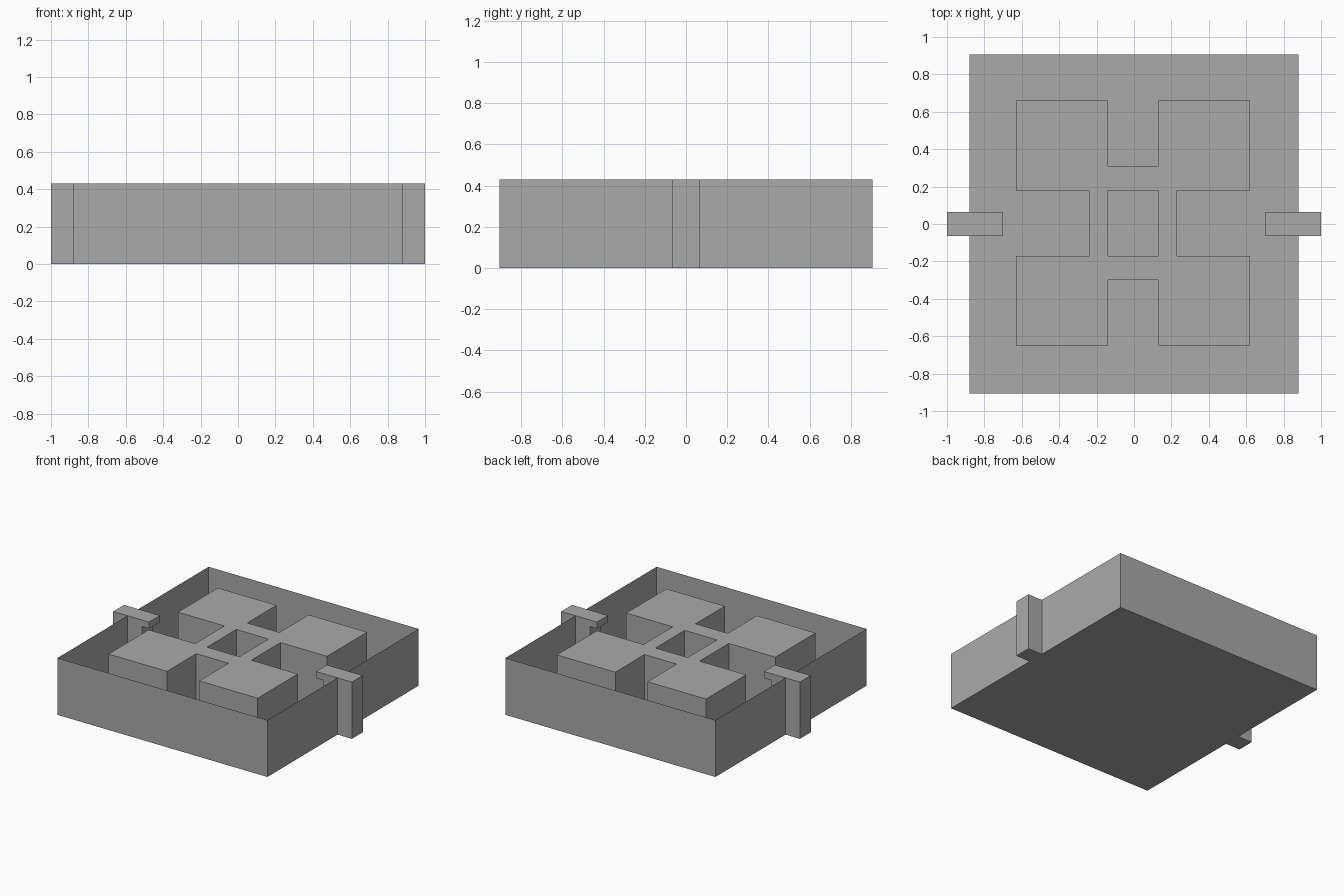
import bpy, bmesh

cube = bpy.data.objects.get("Cube")
if cube:
    bpy.data.objects.remove(cube, do_unlink=True)

grey = bpy.data.materials.new("plain grey")
grey.use_nodes = True
colour = (0.4, 0.4, 0.4, 1)
grey.diffuse_color = colour
grey.node_tree.nodes["Principled BSDF"].inputs["Base Color"].default_value = colour

H = 0.43


def prism(name, outline, axis, low, high, open_top=False):
    """Extrude a 2D outline along z (x, y points) or along y (x, z points)."""
    def place(p, d):
        return (p[0], p[1], d) if axis == "z" else (p[0], d, p[1])
    bm = bmesh.new()
    base = bm.faces.new([bm.verts.new(place(p, low)) for p in outline])
    top = bmesh.ops.extrude_face_region(bm, geom=[base], use_keep_orig=True)["geom"]
    shift = place((0, 0), high - low)
    bmesh.ops.translate(bm, vec=shift, verts=[v for v in top if isinstance(v, bmesh.types.BMVert)])
    bmesh.ops.recalc_face_normals(bm, faces=bm.faces)
    if open_top:
        lid = [f for f in bm.faces if f.normal.z > 0.9]
        bmesh.ops.delete(bm, geom=lid, context="FACES_ONLY")
    mesh = bpy.data.meshes.new(name)
    bm.to_mesh(mesh)
    bm.free()
    mesh.materials.append(grey)
    obj = bpy.data.objects.new(name, mesh)
    bpy.context.collection.objects.link(obj)
    return obj


def rect(x0, x1, y0, y1):
    return [(x0, y0), (x1, y0), (x1, y1), (x0, y1)]


# Thin-walled open tray
prism("tray", rect(-0.88, 0.88, -0.905, 0.905), "z", 0, H, open_top=True)

# Four linked blocks: one outline with notches, and a square well in the middle
outline = [(-0.63, -0.65), (-0.14, -0.65), (-0.14, -0.30), (0.13, -0.30),
           (0.13, -0.65), (0.62, -0.65), (0.62, -0.17), (0.23, -0.17),
           (0.23, 0.18), (0.62, 0.18), (0.62, 0.66), (0.13, 0.66),
           (0.13, 0.31), (-0.14, 0.31), (-0.14, 0.66), (-0.63, 0.66),
           (-0.63, 0.18), (-0.24, 0.18), (-0.24, -0.17), (-0.63, -0.17)]
blocks = prism("linked_blocks", outline, "z", 0.003, H)
well = prism("well_cutter", rect(-0.14, 0.13, -0.17, 0.18), "z", -0.2, H + 0.2)
well.hide_render = True
well.hide_set(True)
cut = blocks.modifiers.new("well", "BOOLEAN")
cut.operation = "DIFFERENCE"
cut.solver = "EXACT"
cut.object = well

# Clips hooked over the side walls
for side, name in ((1, "left_clip"), (-1, "right_clip")):
    profile = [(1, 0), (1, H), (0.70, H), (0.70, H - 0.05), (0.76, H - 0.05),
               (0.76, 0.003), (0.88, 0.003), (0.88, 0)]
    prism(name, [(side * x, z) for x, z in profile], "y", -0.065, 0.065)
